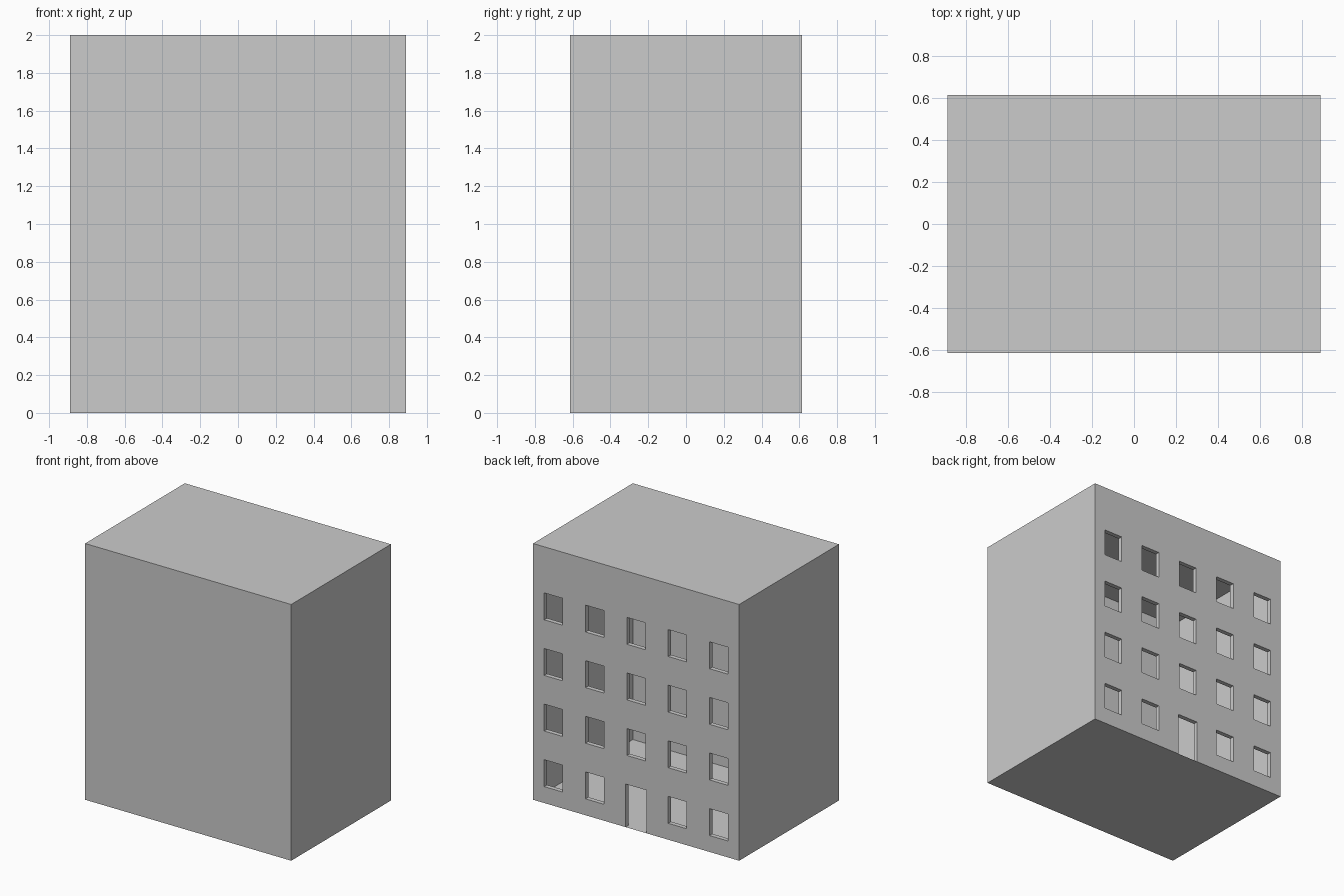
import bpy, bmesh

if "Cube" in bpy.data.objects:
    bpy.data.objects.remove(bpy.data.objects["Cube"])

W, D, H = 0.89, 0.615, 2.0      # half width, half depth, height
REVEAL = 0.035                  # depth of window and door reveals

# Openings as (x0, x1, z0, z1)
openings = []
for row in range(4):
    for col in range(-2, 3):
        if row == 0 and col == 0:
            continue
        x, z = col * 0.357, 0.128 + row * 0.434
        openings.append((x - 0.08, x + 0.08, z, z + 0.21))
door = (-0.09, 0.09, 0.0, 0.336)


def make_object(name, bm):
    bmesh.ops.remove_doubles(bm, verts=bm.verts, dist=1e-5)
    mesh = bpy.data.meshes.new(name)
    bm.to_mesh(mesh)
    bm.free()
    obj = bpy.data.objects.new(name, mesh)
    bpy.context.collection.objects.link(obj)
    return obj


def quad(bm, *points):
    bm.faces.new([bm.verts.new(p) for p in points])


def add_reveal(bm, opening, sill=True):
    # inward strips round an opening, facing its centre
    x0, x1, z0, z1 = opening
    corners = [(x0, z0), (x0, z1), (x1, z1), (x1, z0)]
    for i in range(4 if sill else 3):
        (ax, az), (bx, bz) = corners[i], corners[(i + 1) % 4]
        quad(bm, (ax, D, az), (ax, D - REVEAL, az),
             (bx, D - REVEAL, bz), (bx, D, bz))


# Hollow shell: front, sides, roof and floor, open at the back
bm = bmesh.new()
bmesh.ops.create_cube(bm, size=1)
for v in bm.verts:
    v.co = (v.co.x * 2 * W, v.co.y * 2 * D, (v.co.z + 0.5) * H)
back = [f for f in bm.faces if f.normal.y > 0.5 or f.calc_center_median().y > D - 0.01]
bmesh.ops.delete(bm, geom=back, context='FACES_ONLY')
make_object("building_shell", bm)

# Back wall: grid of panels that leaves the openings free
bm = bmesh.new()
holes = openings + [door]
xs = sorted({round(v, 4) for o in holes for v in o[:2]} | {-W, W})
zs = sorted({round(v, 4) for o in holes for v in o[2:]} | {0.0, H})
for x0, x1 in zip(xs, xs[1:]):
    for z0, z1 in zip(zs, zs[1:]):
        cx, cz = (x0 + x1) / 2, (z0 + z1) / 2
        if any(o[0] < cx < o[1] and o[2] < cz < o[3] for o in holes):
            continue
        quad(bm, (x0, D, z0), (x0, D, z1), (x1, D, z1), (x1, D, z0))
make_object("back_wall", bm)

# Window reveals
bm = bmesh.new()
for o in openings:
    add_reveal(bm, o)
make_object("window_reveals", bm)

# Door reveal, open at the floor
bm = bmesh.new()
add_reveal(bm, door, sill=False)
make_object("door_reveal", bm)
